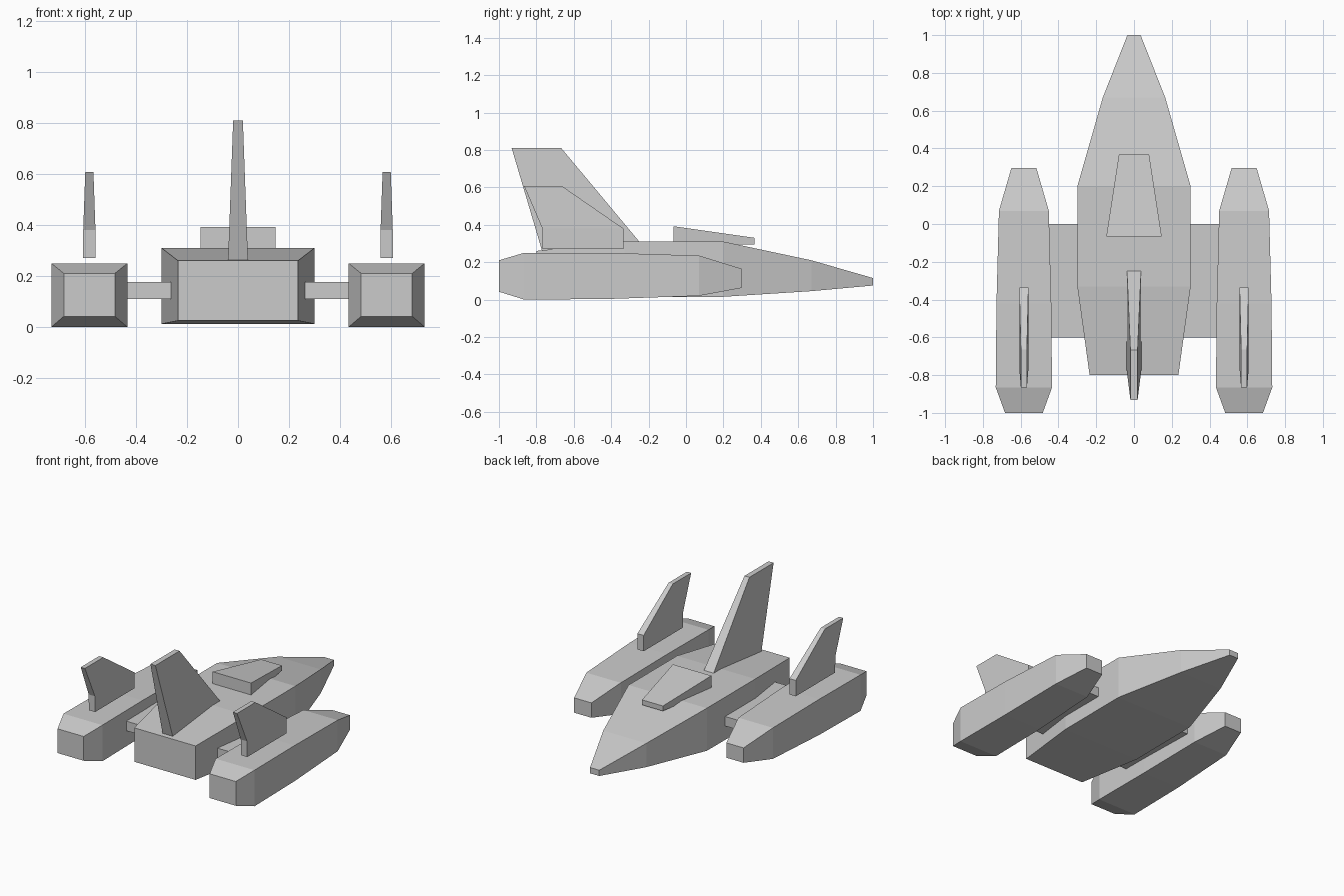
import bpy
import bmesh

cube = bpy.data.objects.get("Cube")
if cube:
    bpy.data.objects.remove(cube, do_unlink=True)

GREY = (0.6, 0.6, 0.6, 1.0)
hull_grey = bpy.data.materials.new("hull_grey")
hull_grey.use_nodes = True
hull_grey.diffuse_color = GREY
hull_grey.node_tree.nodes["Principled BSDF"].inputs["Base Color"].default_value = GREY


def loft(name, rings):
    """Skin a row of four-cornered sections and cap both ends."""
    bm = bmesh.new()
    rows = [[bm.verts.new(p) for p in ring] for ring in rings]
    for a, b in zip(rows, rows[1:]):
        for i in range(4):
            j = (i + 1) % 4
            bm.faces.new((a[i], a[j], b[j], b[i]))
    bm.faces.new(rows[0])
    bm.faces.new(rows[-1])
    bmesh.ops.recalc_face_normals(bm, faces=bm.faces)
    mesh = bpy.data.meshes.new(name)
    bm.to_mesh(mesh)
    bm.free()
    mesh.materials.append(hull_grey)
    obj = bpy.data.objects.new(name, mesh)
    bpy.context.collection.objects.link(obj)
    return obj


def section(cx, y, half, low, high):
    """Upright rectangle across the ship at a given y."""
    return [(cx - half, y, low), (cx + half, y, low),
            (cx + half, y, high), (cx - half, y, high)]


def level(cx, z, back, front, half):
    """Flat rectangle at a given height."""
    return [(cx - half, back, z), (cx + half, back, z),
            (cx + half, front, z), (cx - half, front, z)]


# Fuselage: y, half width, bottom, top
hull = [(-0.8, 0.235, 0.025, 0.26), (-0.33, 0.3, 0.012, 0.31),
        (0.2, 0.3, 0.015, 0.31), (0.67, 0.165, 0.045, 0.21),
        (1.0, 0.035, 0.075, 0.115)]
loft("fuselage", [section(0, *s) for s in hull])

# Wedge-shaped cockpit canopy
loft("cockpit", [section(0, -0.067, 0.147, 0.295, 0.392),
                 section(0, 0.367, 0.08, 0.295, 0.33)])

# Swept central tail fin
loft("tail_fin", [level(0, 0.262, -0.77, -0.21, 0.039),
                  level(0, 0.81, -0.932, -0.667, 0.019)])

# Engine pods with struts and floating fins on both sides
pod = [(-1.0, 0.1, 0.042, 0.21), (-0.865, 0.149, 0.0, 0.25),
       (-0.42, 0.145, 0.003, 0.25), (0.07, 0.132, 0.02, 0.235),
       (0.297, 0.066, 0.062, 0.165)]
for side, sign in (("left", 1), ("right", -1)):
    cx = sign * 0.583
    loft(side + "_engine_pod", [section(cx, *s) for s in pod])
    strut_x = sign * 0.36
    loft(side + "_strut", [section(strut_x, -0.6, 0.1, 0.11, 0.176),
                           section(strut_x, 0.0, 0.1, 0.11, 0.176)])
    loft(side + "_pod_fin", [level(cx, 0.27, -0.766, -0.335, 0.024),
                             level(cx, 0.38, -0.768, -0.335, 0.024),
                             level(cx, 0.608, -0.866, -0.665, 0.016)])
